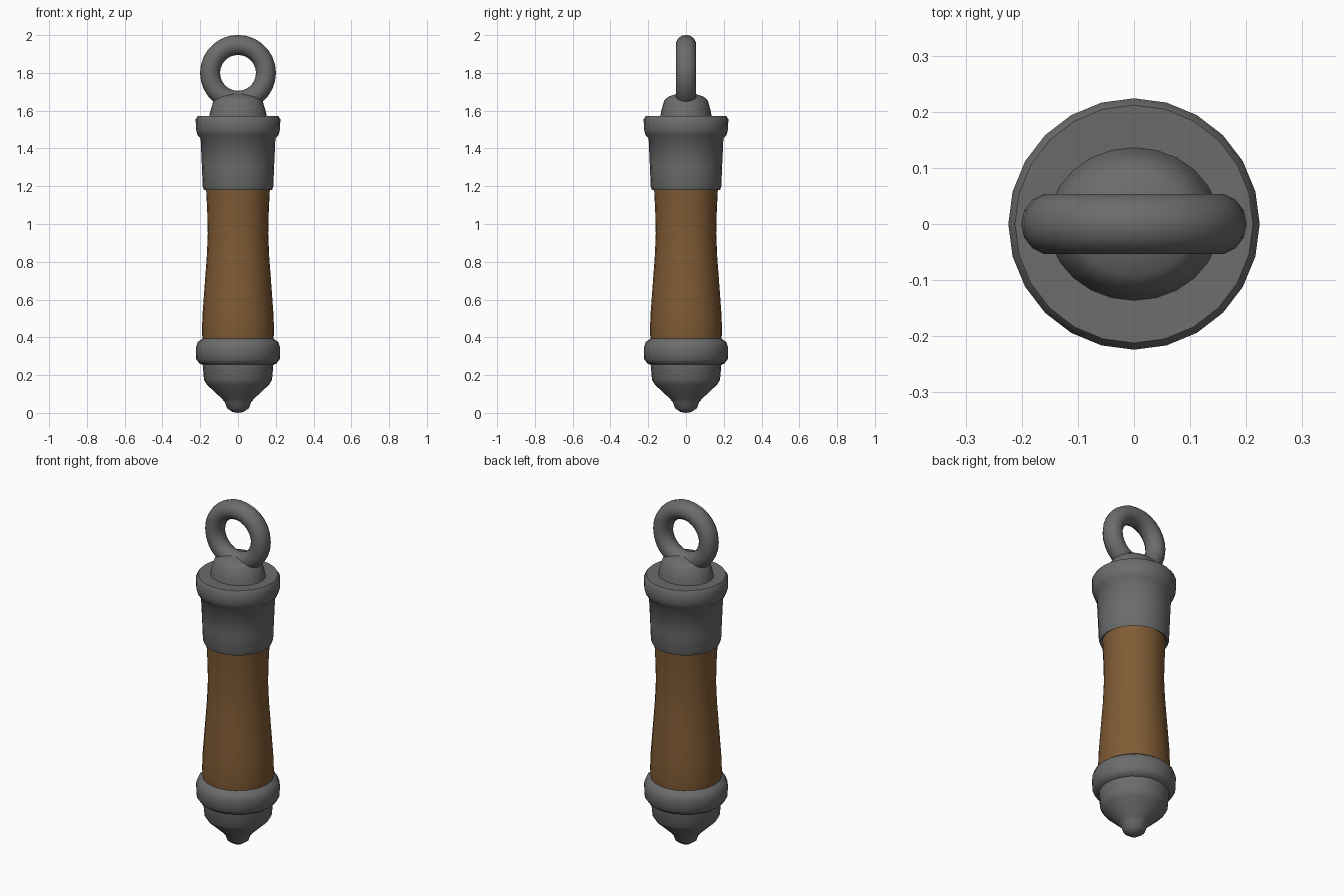
import bpy, bmesh, math

if "Cube" in bpy.data.objects:
    bpy.data.objects.remove(bpy.data.objects["Cube"])


def material(name, rgb):
    m = bpy.data.materials.new(name)
    m.diffuse_color = (*rgb, 1.0)
    m.use_nodes = True
    m.node_tree.nodes["Principled BSDF"].inputs["Base Color"].default_value = m.diffuse_color
    return m


grey = material("iron grey", (0.15, 0.15, 0.15))
wood = material("brown wood", (0.215, 0.105, 0.035))


def finish(bm, name, mat, angle=50):
    bmesh.ops.recalc_face_normals(bm, faces=bm.faces)
    me = bpy.data.meshes.new(name)
    bm.to_mesh(me)
    bm.free()
    me.materials.append(mat)
    ob = bpy.data.objects.new(name, me)
    bpy.context.collection.objects.link(ob)
    bpy.ops.object.select_all(action='DESELECT')
    ob.select_set(True)
    bpy.context.view_layer.objects.active = ob
    bpy.ops.object.shade_smooth_by_angle(angle=math.radians(angle))
    return ob


def lathe(name, profile, mat, sides=24, sx=1.0, sy=1.0):
    """Turn (radius, z) points around the z axis."""
    bm = bmesh.new()
    vs = [bm.verts.new((r, 0, z)) for r, z in profile]
    es = [bm.edges.new(p) for p in zip(vs, vs[1:])]
    bmesh.ops.spin(bm, geom=vs + es, cent=(0, 0, 0), axis=(0, 0, 1),
                   angle=math.tau, steps=sides, use_duplicate=False)
    bmesh.ops.remove_doubles(bm, verts=bm.verts, dist=0.0005)
    for v in bm.verts:
        v.co.x *= sx
        v.co.y *= sy
    return finish(bm, name, mat)


def torus(name, centre_z, major, minor, mat, around=28, tube=14):
    """Upright ring lying in the xz plane."""
    bm = bmesh.new()
    loops = []
    for i in range(around):
        a = math.tau * i / around
        loops.append([])
        for j in range(tube):
            b = math.tau * j / tube
            r = major + minor * math.cos(b)
            loops[-1].append(bm.verts.new((r * math.cos(a), minor * 1.04 * math.sin(b),
                                           centre_z + r * math.sin(a))))
    for i in range(around):
        p, q = loops[i], loops[(i + 1) % around]
        for j in range(tube):
            k = (j + 1) % tube
            bm.faces.new((p[j], q[j], q[k], p[k]))
    return finish(bm, name, mat, 80)


# pointed end cap with its rounded collar
lathe("end_cap", [(0, 0.0), (0.03, 0.005), (0.058, 0.025), (0.068, 0.055), (0.085, 0.075),
                  (0.165, 0.15), (0.18, 0.175), (0.187, 0.255), (0.205, 0.262),
                  (0.221, 0.285), (0.223, 0.345), (0.213, 0.375), (0.188, 0.393)], grey)

# waisted wooden grip
lathe("grip", [(0.188, 0.39), (0.191, 0.43), (0.188, 0.52), (0.177, 0.67), (0.165, 0.83),
               (0.160, 0.95), (0.163, 1.07), (0.169, 1.19)], wood)

# upper ferrule with its flange
lathe("ferrule", [(0.169, 1.188), (0.18, 1.18), (0.187, 1.20), (0.191, 1.30), (0.198, 1.455),
                  (0.213, 1.468), (0.223, 1.50), (0.224, 1.555), (0.212, 1.573),
                  (0.19, 1.572), (0.135, 1.57)], grey)

# domed mount under the ring
lathe("ring_mount", [(0.148, 1.57), (0.142, 1.60), (0.125, 1.655), (0.10, 1.675),
                     (0.05, 1.69), (0, 1.692)], grey, sx=1.03, sy=0.92)

# hanging ring
torus("hanging_ring", 1.80, 0.148, 0.053, grey)
